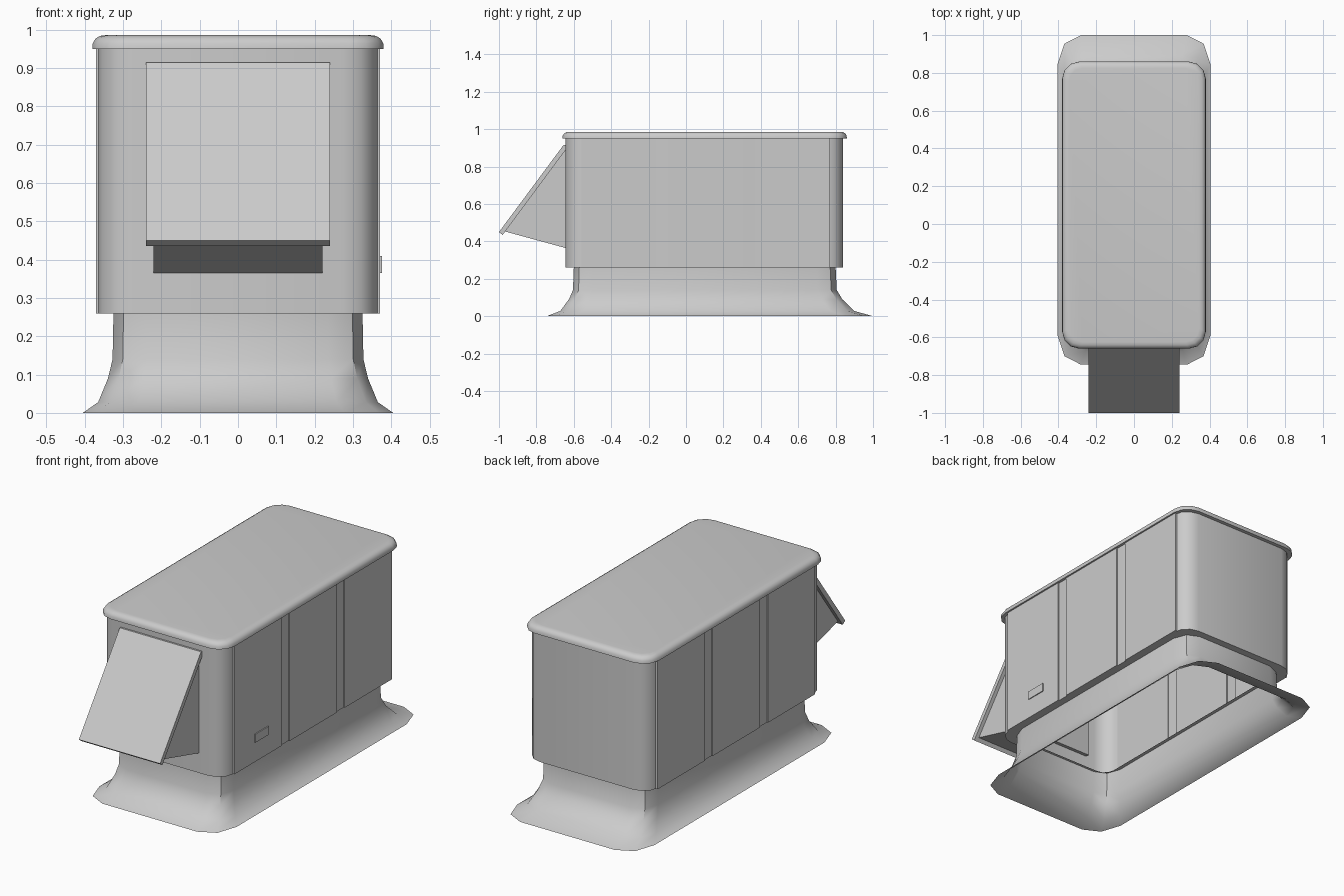
import bpy, bmesh, math

if "Cube" in bpy.data.objects:
    bpy.data.objects.remove(bpy.data.objects["Cube"])


def make(name, verts, faces, smooth=True):
    me = bpy.data.meshes.new(name)
    me.from_pydata(verts, [], faces)
    bm = bmesh.new()
    bm.from_mesh(me)
    bmesh.ops.recalc_face_normals(bm, faces=bm.faces)
    bm.to_mesh(me)
    bm.free()
    ob = bpy.data.objects.new(name, me)
    bpy.context.collection.objects.link(ob)
    if smooth:
        bpy.ops.object.select_all(action='DESELECT')
        ob.select_set(True)
        bpy.context.view_layer.objects.active = ob
        bpy.ops.object.shade_smooth_by_angle(angle=math.radians(40))
    return ob


def ring(hx, y0, y1, z, rx, ry, seg):
    """Rounded rectangle as a list of points."""
    pts = []
    for k, (cx, cy) in enumerate([(hx - rx, y1 - ry), (rx - hx, y1 - ry),
                                  (rx - hx, y0 + ry), (hx - rx, y0 + ry)]):
        for i in range(seg + 1):
            a = math.pi / 2 * (k + i / seg)
            pts.append((cx + rx * math.cos(a), cy + ry * math.sin(a), z))
    return pts


def loft(name, rings, cap_start=False, cap_end=False):
    n = len(rings[0])
    verts = [p for r in rings for p in r]
    faces = [(k * n + i, k * n + (i + 1) % n, (k + 1) * n + (i + 1) % n, (k + 1) * n + i)
             for k in range(len(rings) - 1) for i in range(n)]
    if cap_start:
        faces.append(tuple(range(n)))
    if cap_end:
        faces.append(tuple(range(len(verts) - n, len(verts))))
    return make(name, verts, faces)


def prism(name, profile, hx):
    """Extrude a (y, z) profile from -hx to hx."""
    n = len(profile)
    verts = [(s * hx, y, z) for s in (-1, 1) for y, z in profile]
    faces = [(i, (i + 1) % n, n + (i + 1) % n, n + i) for i in range(n)]
    faces += [tuple(range(n)), tuple(range(n, 2 * n))]
    return make(name, verts, faces, False)


def box(name, x0, x1, y0, y1, z0, z1):
    ob = prism(name, [(y0, z0), (y1, z0), (y1, z1), (y0, z1)], (x1 - x0) / 2)
    ob.location.x = (x0 + x1) / 2
    return ob


# Flared base skirt, open at top and bottom
loft("base_skirt", [ring(0.325 + 0.08 * f, -0.60 - 0.145 * f, 0.80 + 0.2 * f, z,
                         0.09 + 0.035 * f, 0.10 + 0.055 * f, 2)
                    for z, f in [(0, 1), (0.028, 0.5), (0.09, 0.18), (0.14, 0.03), (0.26, 0)]])

# Housing wall with an inward bottom ledge
loft("housing", [ring(0.305, -0.585, 0.78, 0.26, 0.06, 0.06, 3),
                 ring(0.365, -0.645, 0.84, 0.26, 0.09, 0.09, 3),
                 ring(0.365, -0.645, 0.84, 0.955, 0.09, 0.09, 3)])

# Roof cap with rounded rim
loft("roof", [ring(0.38 - d, -0.66 + d, 0.86 - d, z, 0.09 - d * 0.5, 0.09 - d * 0.5, 3)
              for z, d in [(0.95, 0), (0.965, 0.001), (0.977, 0.008), (0.984, 0.02), (0.986, 0.035)]],
     True, True)

# Three raised panels on each side, with gaps
start, end, gap = -0.56, 0.77, 0.065
width = (end - start - 2 * gap) / 3
for side, label in ((-1, "left"), (1, "right")):
    for i in range(3):
        y = start + i * (width + gap)
        x0, x1 = sorted((side * 0.36, side * 0.371))
        box(f"{label}_panel_{i + 1}", x0, x1, y, y + width, 0.26, 0.952)

# Small latch plate on the right front panel
box("latch_plate", 0.368, 0.376, -0.39, -0.275, 0.365, 0.41)

# Sloping front hood and its cover plate
prism("hood_body", [(-0.62, 0.895), (-0.655, 0.89), (-0.975, 0.455), (-0.645, 0.365), (-0.62, 0.36)], 0.22)
prism("hood_cover", [(-0.655, 0.915), (-1.0, 0.45), (-0.98, 0.435), (-0.643, 0.89), (-0.643, 0.915)], 0.24)
